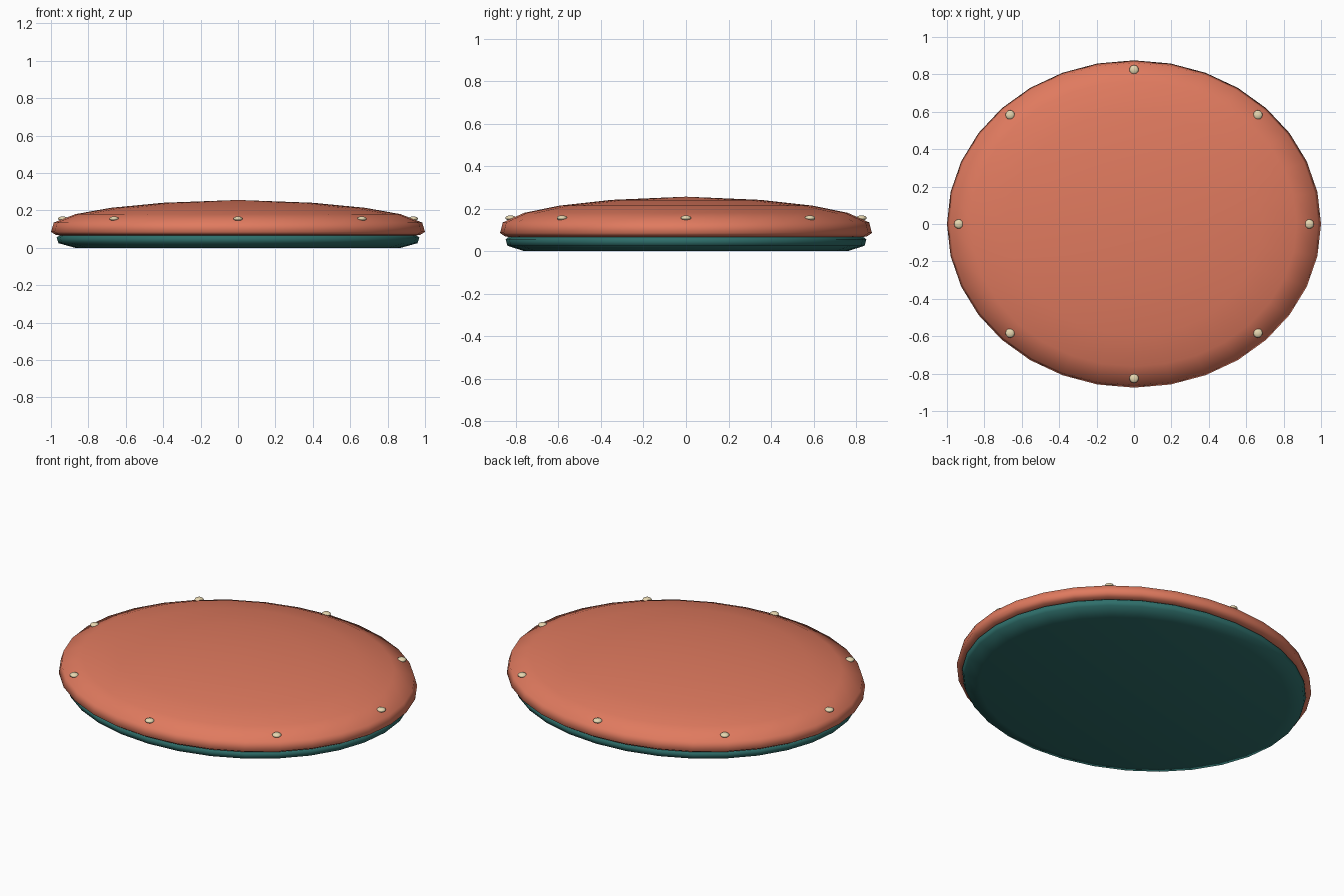
import bpy, bmesh, math

if "Cube" in bpy.data.objects:
    bpy.data.objects.remove(bpy.data.objects["Cube"])

DEPTH = 0.875   # y radius relative to x radius
SIDES = 32


def material(name, color):
    m = bpy.data.materials.new(name)
    m.diffuse_color = (*color, 1)
    m.use_nodes = True
    m.node_tree.nodes["Principled BSDF"].inputs["Base Color"].default_value = m.diffuse_color
    return m


coral = material("coral", (0.745, 0.195, 0.114))
teal = material("teal", (0.028, 0.159, 0.147))
cream = material("cream", (0.82, 0.70, 0.45))


def finish(name, bm, mat, angle):
    bmesh.ops.recalc_face_normals(bm, faces=bm.faces)
    mesh = bpy.data.meshes.new(name)
    bm.to_mesh(mesh)
    bm.free()
    mesh.materials.append(mat)
    obj = bpy.data.objects.new(name, mesh)
    bpy.context.collection.objects.link(obj)
    bpy.ops.object.select_all(action='DESELECT')
    obj.select_set(True)
    bpy.context.view_layer.objects.active = obj
    bpy.ops.object.shade_smooth_by_angle(angle=math.radians(angle))
    return obj


def oval_lathe(name, profile, mat, angle=80):
    """Revolve (radius, z) points around z as an oval; radius 0 makes a pole."""
    bm = bmesh.new()
    rings = []
    for r, z in profile:
        n = SIDES if r else 1
        rings.append([bm.verts.new((r * math.cos(2 * math.pi * i / SIDES),
                                    DEPTH * r * math.sin(2 * math.pi * i / SIDES), z))
                      for i in range(n)])
    for a, b in zip(rings, rings[1:]):
        for i in range(SIDES):
            j = (i + 1) % SIDES
            quad = [a[i % len(a)], a[j % len(a)], b[j % len(b)], b[i % len(b)]]
            bm.faces.new(list(dict.fromkeys(quad)))
    return finish(name, bm, mat, angle)


# Shallow base tray with a flat underside
oval_lathe("base", [(0, 0), (0.87, 0), (0.96, 0.025), (0.97, 0.056),
                    (0.95, 0.068), (0, 0.068)], teal)

# Domed upper shell with a rounded rim
oval_lathe("top_shell", [(0, 0.066), (0.95, 0.066), (0.975, 0.07), (1.0, 0.085),
                         (0.985, 0.135), (0.87, 0.18), (0.68, 0.214),
                         (0.4, 0.241), (0, 0.256)], coral)

# Eight flattened studs around the rim
for k in range(8):
    a = k * math.pi / 4
    bm = bmesh.new()
    bmesh.ops.create_uvsphere(bm, u_segments=12, v_segments=8, radius=0.025)
    bmesh.ops.scale(bm, vec=(1, 1, 0.48), verts=bm.verts)
    bmesh.ops.translate(bm, verts=bm.verts,
                        vec=(0.937 * math.cos(a), 0.943 * DEPTH * math.sin(a), 0.156))
    finish(f"stud_{k + 1}", bm, cream, 60)
